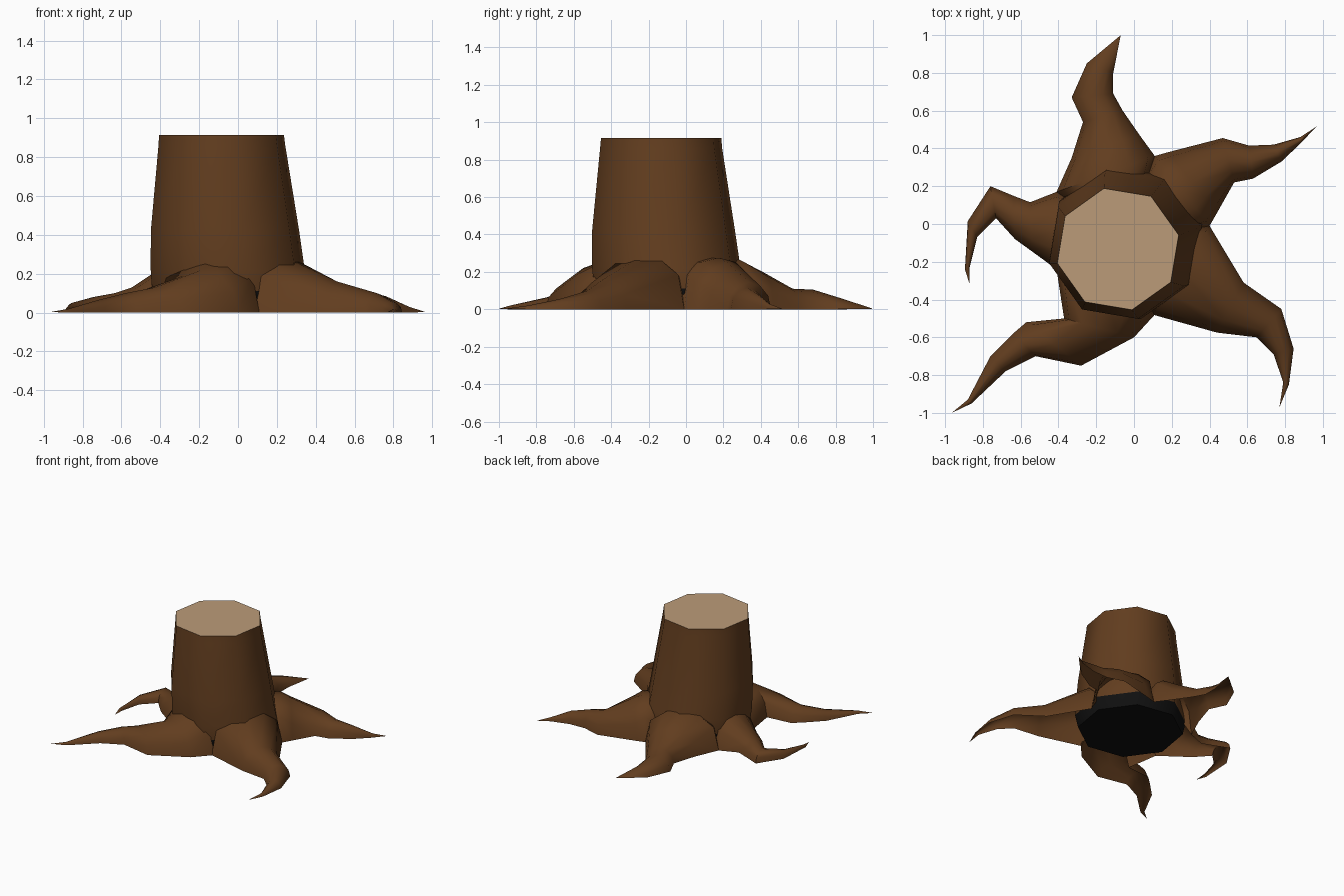
import bpy, bmesh, math

if "Cube" in bpy.data.objects:
    bpy.data.objects.remove(bpy.data.objects["Cube"])


def material(name, color):
    m = bpy.data.materials.new(name)
    m.diffuse_color = (*color, 1)
    m.use_nodes = True
    m.node_tree.nodes["Principled BSDF"].inputs["Base Color"].default_value = m.diffuse_color
    return m


bark = material("bark_brown", (0.122, 0.047, 0.0135))
wood = material("cut_wood", (0.50, 0.33, 0.19))
black = material("hollow_black", (0.005, 0.005, 0.005))
CX, CY = -0.04, -0.09  # trunk foot centre


def finish(name, bm, mats):
    bmesh.ops.recalc_face_normals(bm, faces=bm.faces)
    me = bpy.data.meshes.new(name)
    bm.to_mesh(me)
    bm.free()
    for m in mats:
        me.materials.append(m)
    ob = bpy.data.objects.new(name, me)
    bpy.context.collection.objects.link(ob)
    bpy.ops.object.select_all(action='DESELECT')
    ob.select_set(True)
    bpy.context.view_layer.objects.active = ob
    bpy.ops.object.shade_smooth_by_angle(angle=math.radians(55))


# Trunk: leaning eight-sided column, pale cut top, black hidden foot
bm = bmesh.new()
rings = []
for cx, cy, z, r in [(CX, CY, 0.01, 0.39), (CX, CY, 0.11, 0.412), (-0.053, -0.105, 0.22, 0.407),
                     (-0.067, -0.12, 0.42, 0.392), (-0.083, -0.133, 0.86, 0.335),
                     (-0.085, -0.133, 0.915, 0.33)]:
    angles = [math.radians(13 + 45 * i) for i in range(8)]
    rings.append([bm.verts.new((cx + r * math.cos(a), cy + r * math.sin(a), z)) for a in angles])
for k, (a, b) in enumerate(zip(rings, rings[1:])):
    for i in range(8):
        f = bm.faces.new((a[i], a[(i + 1) % 8], b[(i + 1) % 8], b[i]))
        f.material_index = 2 if k == 0 else 0
bm.faces.new(rings[-1]).material_index = 1
bm.faces.new(rings[0]).material_index = 2
finish("trunk", bm, [bark, wood, black])

# Roots: open arched sections given as left edge, right edge, ridge height; then a tip
ROOTS = {
    "back_root": ([(-.41, .17, .11, .36, .275), (-.33, .35, .03, .47, .20),
                   (-.27, .54, -.06, .60, .11), (-.33, .67, -.11, .69, .105),
                   (-.25, .85, -.11, .80, .06)], (-.07, 1.0)),
    "right_root": ([(.11, .36, .40, -.01, .275), (.18, .38, .44, .06, .25),
                    (.47, .455, .53, .22, .145), (.61, .415, .63, .24, .115),
                    (.74, .42, .78, .33, .085), (.88, .46, .88, .425, .03)], (.965, .515)),
    "front_right_root": ([(.40, -.01, .10, -.48, .28), (.58, -.31, .44, -.575, .16),
                          (.78, -.45, .65, -.60, .10), (.845, -.66, .74, -.69, .055),
                          (.82, -.85, .79, -.84, .02)], (.77, -.97)),
    "front_left_root": ([(-.41, -.24, .11, -.48, .29), (-.37, -.50, 0, -.60, .22),
                         (-.57, -.52, -.28, -.75, .13), (-.64, -.58, -.52, -.70, .10),
                         (-.76, -.70, -.68, -.78, .065), (-.88, -.93, -.86, -.95, .02)],
                        (-.965, -1.0)),
    "left_root": ([(-.41, .17, -.41, -.24, .22), (-.55, .115, -.54, -.145, .13),
                   (-.64, .15, -.63, -.08, .10), (-.76, .20, -.73, .03, .08),
                   (-.88, .015, -.83, -.07, .05), (-.895, -.24, -.87, -.23, .02)],
                  (-.87, -.32)),
}
SEG = 6
for name, (sections, tip) in ROOTS.items():
    # sink the first section into the trunk so neighbouring roots close up
    l0x, l0y, r0x, r0y, h0 = sections[0]
    k = 0.8
    sunk = (CX + (l0x - CX) * k, CY + (l0y - CY) * k, CX + (r0x - CX) * k, CY + (r0y - CY) * k, h0)
    bm = bmesh.new()
    rings = []
    for n, (lx, ly, rx, ry, h) in enumerate([sunk] + sections):
        ring = []
        for i in range(SEG + 1):
            a = math.pi * i / SEG
            t = (1 - math.cos(a)) / 2
            # the buried end keeps tall sides so the seams stay shut
            z = h * math.sin(a) ** (0.6 if n < 2 else 1) if 0 < i < SEG else (0.14 if n == 0 else 0)
            ring.append(bm.verts.new((lx + (rx - lx) * t, ly + (ry - ly) * t, z)))
        rings.append(ring)
    for a, b in zip(rings, rings[1:]):
        for i in range(SEG):
            bm.faces.new((a[i], a[i + 1], b[i + 1], b[i]))
    end = bm.verts.new((*tip, 0.003))
    for i in range(SEG):
        bm.faces.new((rings[-1][i], rings[-1][i + 1], end))
    finish(name, bm, [bark])
